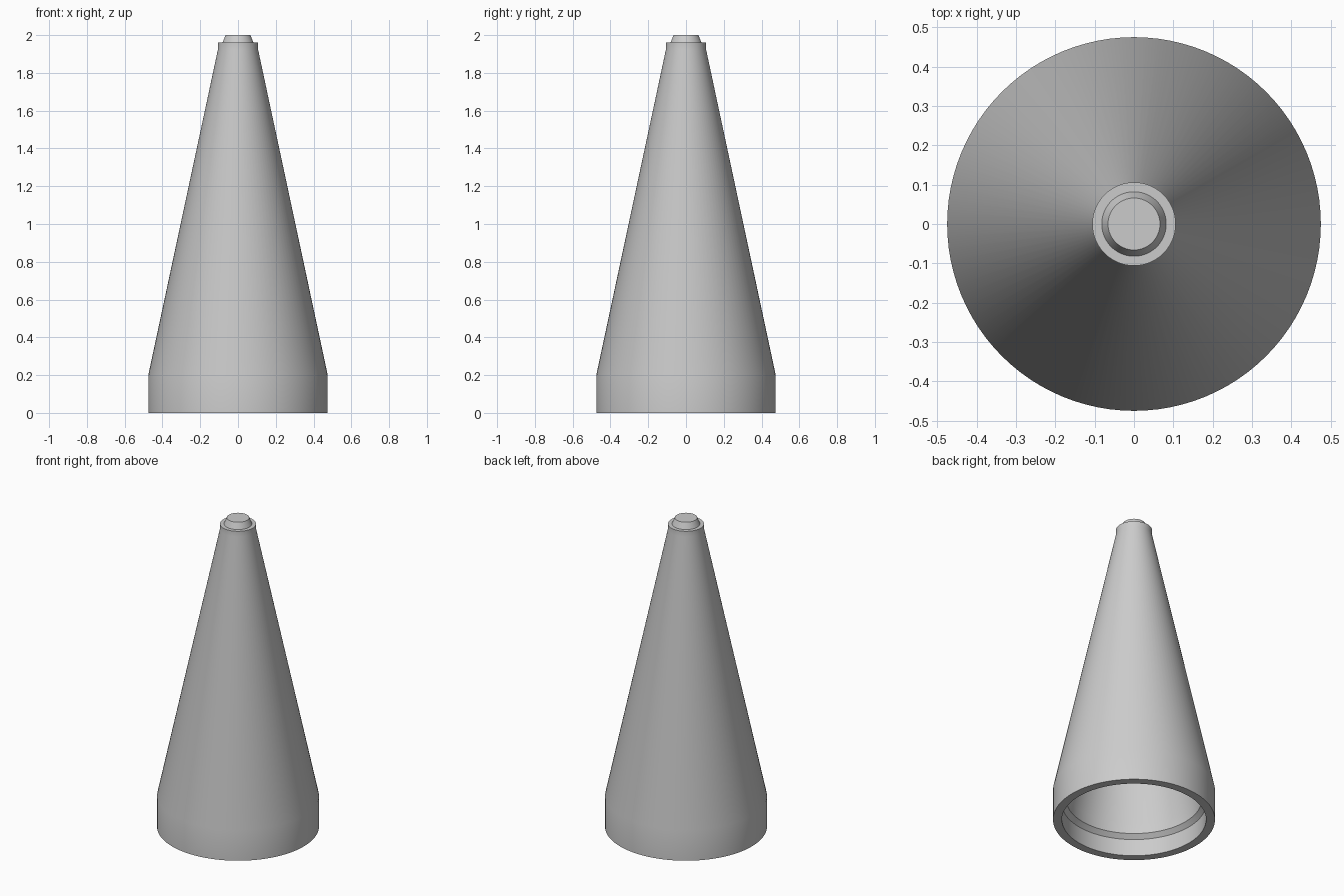
import bpy
import bmesh
from math import radians, tau

SEGMENTS = 96

cube = bpy.data.objects.get("Cube")
if cube:
    bpy.data.objects.remove(cube, do_unlink=True)

# Single neutral grey
grey = bpy.data.materials.new("plain_grey")
grey.use_nodes = True
colour = (0.6, 0.6, 0.6, 1)
grey.diffuse_color = colour
grey.node_tree.nodes["Principled BSDF"].inputs["Base Color"].default_value = colour


def lathe(name, profile):
    """Revolve a list of (radius, height) points around the z axis."""
    bm = bmesh.new()
    verts = [bm.verts.new((r, 0, z)) for r, z in profile]
    edges = [bm.edges.new(pair) for pair in zip(verts, verts[1:])]
    bmesh.ops.spin(bm, geom=verts + edges, cent=(0, 0, 0), axis=(0, 0, 1),
                   angle=tau, steps=SEGMENTS, use_duplicate=False)
    bmesh.ops.remove_doubles(bm, verts=bm.verts[:], dist=0.0001)
    bmesh.ops.recalc_face_normals(bm, faces=bm.faces[:])
    mesh = bpy.data.meshes.new(name)
    bm.to_mesh(mesh)
    bm.free()
    mesh.materials.append(grey)
    obj = bpy.data.objects.new(name, mesh)
    bpy.context.collection.objects.link(obj)
    bpy.ops.object.select_all(action="DESELECT")
    obj.select_set(True)
    bpy.context.view_layer.objects.active = obj
    bpy.ops.object.shade_smooth_by_angle(angle=radians(30))
    return obj


# Hollow tapered shell: inner tip, bevelled inner step, base rim, outer cone, tip
lathe("cone_shell", [
    (0, 1.86), (0.06, 1.86), (0.397, 0.2), (0.397, 0.135), (0.423, 0.109),
    (0.423, 0), (0.475, 0), (0.475, 0.2), (0.106, 1.925), (0.106, 1.96),
    (0.082, 1.96), (0.066, 2), (0, 2),
])
